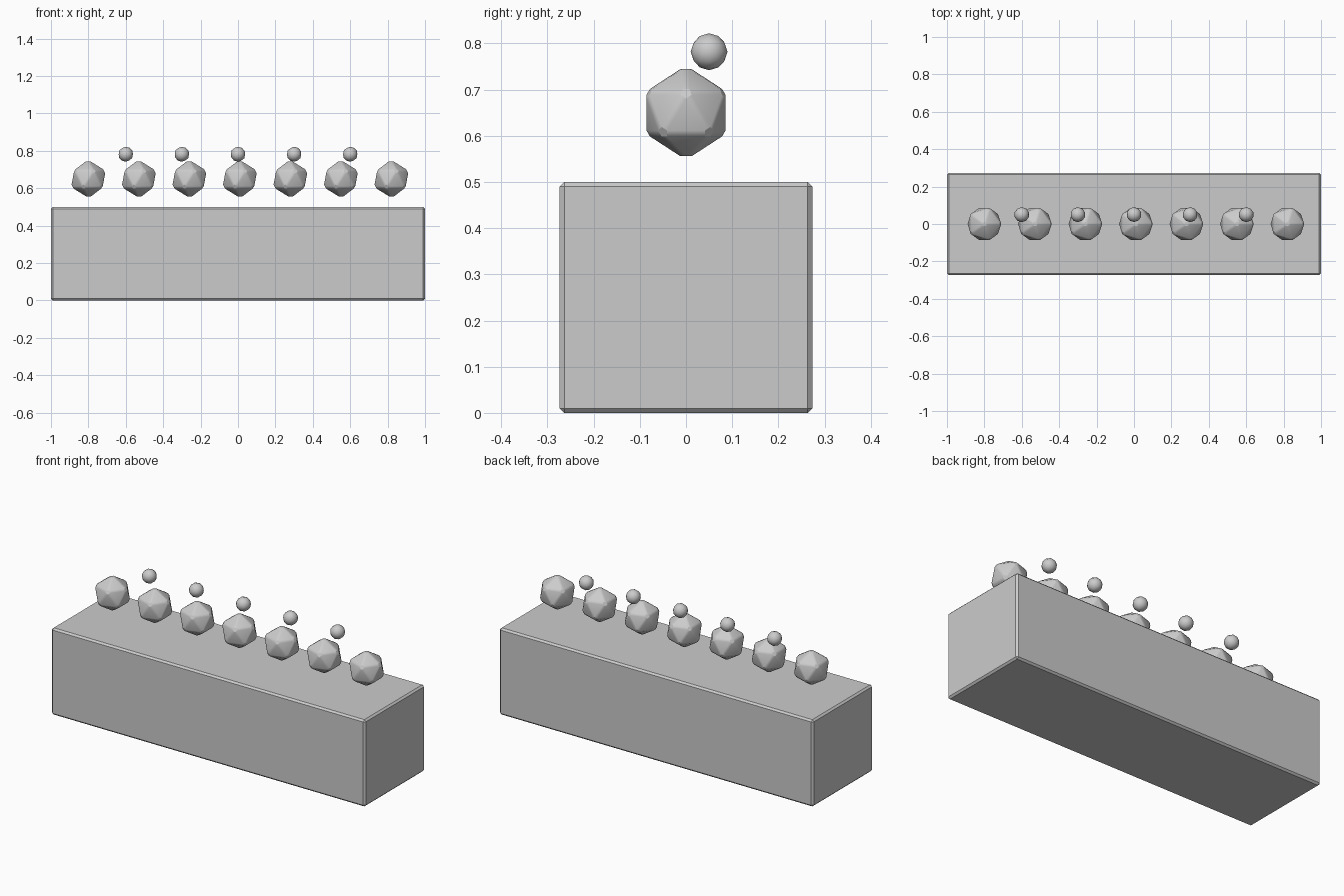
import bpy
from math import radians

if "Cube" in bpy.data.objects:
    bpy.data.objects.remove(bpy.data.objects["Cube"])


def finish(ob, name, width=0.0):
    ob.name = name
    if width:
        b = ob.modifiers.new("Bevel", 'BEVEL')
        b.width = width
        b.segments = 1
        b.limit_method = 'NONE'
        bpy.ops.object.modifier_apply(modifier=b.name)
    bpy.ops.object.shade_smooth_by_angle(angle=radians(30))


# Base block with a fine chamfer
bpy.ops.mesh.primitive_cube_add(size=1, location=(0, 0, 0.25))
block = bpy.context.object
block.scale = (2, 0.547, 0.5)
bpy.ops.object.transform_apply(location=False, rotation=False, scale=True)
finish(block, "planter_block", 0.01)

# Row of large faceted bushes
for i in range(7):
    bpy.ops.mesh.primitive_ico_sphere_add(
        subdivisions=1, radius=0.104, location=(-0.8 + 0.27 * i, 0, 0.65))
    finish(bpy.context.object, f"bush_{i + 1}", 0.008)

# Row of small buds above and behind
for i in range(5):
    bpy.ops.mesh.primitive_ico_sphere_add(
        subdivisions=2, radius=0.04, location=(-0.6 + 0.3 * i, 0.05, 0.782))
    finish(bpy.context.object, f"bud_{i + 1}")
